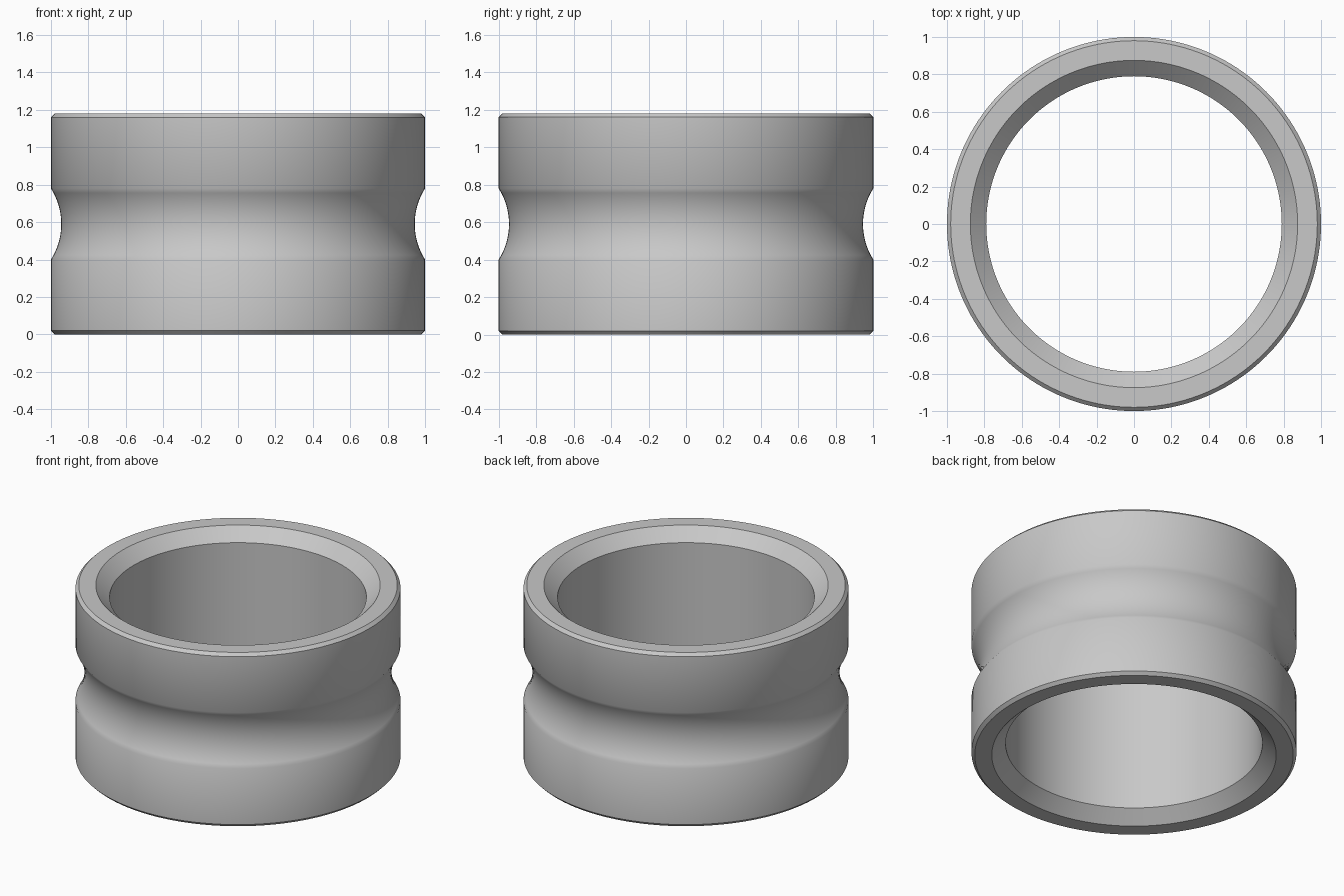
import bpy
import bmesh
from math import radians, sqrt, tau
from mathutils import Vector

cube = bpy.data.objects.get("Cube")
if cube:
    bpy.data.objects.remove(cube, do_unlink=True)

HEIGHT, OUTER, INNER = 1.18, 1.0, 0.79
EDGE, LIP = 0.02, 0.085             # outer and inner chamfer widths
LIP_DEPTH = 0.08
GROOVE_HALF, GROOVE_DEPTH = 0.19, 0.055
SEGMENTS, GROOVE_STEPS = 160, 16

# Lower half of the cross-section, from the bore to the groove edge
mid = HEIGHT / 2
lower = [
    (INNER, LIP_DEPTH),
    (INNER + LIP, 0),
    (OUTER - EDGE, 0),
    (OUTER, EDGE),
]
upper = [(r, HEIGHT - z) for r, z in reversed(lower)]

# Circular-arc groove around the waist
arc_r = (GROOVE_HALF ** 2 + GROOVE_DEPTH ** 2) / (2 * GROOVE_DEPTH)
arc_x = OUTER - GROOVE_DEPTH + arc_r
groove = []
for i in range(GROOVE_STEPS + 1):
    dz = GROOVE_HALF * (2 * i / GROOVE_STEPS - 1)
    groove.append((arc_x - sqrt(arc_r ** 2 - dz ** 2), mid + dz))

# Revolve the closed cross-section into a ring
profile = lower + groove + upper
bm = bmesh.new()
verts = [bm.verts.new((r, 0, z)) for r, z in profile]
edges = [bm.edges.new((v, verts[(i + 1) % len(verts)])) for i, v in enumerate(verts)]
bmesh.ops.spin(bm, geom=verts + edges, cent=Vector(), axis=Vector((0, 0, 1)),
               angle=tau, steps=SEGMENTS)
bmesh.ops.remove_doubles(bm, verts=bm.verts, dist=0.0001)
bmesh.ops.recalc_face_normals(bm, faces=bm.faces)
mesh = bpy.data.meshes.new("grooved_ring")
bm.to_mesh(mesh)
bm.free()

ring = bpy.data.objects.new("grooved_ring", mesh)
bpy.context.collection.objects.link(ring)

# Plain grey material
grey = bpy.data.materials.new("light_grey")
grey.use_nodes = True
colour = (0.58, 0.58, 0.58, 1)
grey.diffuse_color = colour
grey.node_tree.nodes["Principled BSDF"].inputs["Base Color"].default_value = colour
mesh.materials.append(grey)

# Smooth walls with crisp chamfers
bpy.ops.object.select_all(action="DESELECT")
ring.select_set(True)
bpy.context.view_layer.objects.active = ring
bpy.ops.object.shade_smooth_by_angle(angle=radians(38))
